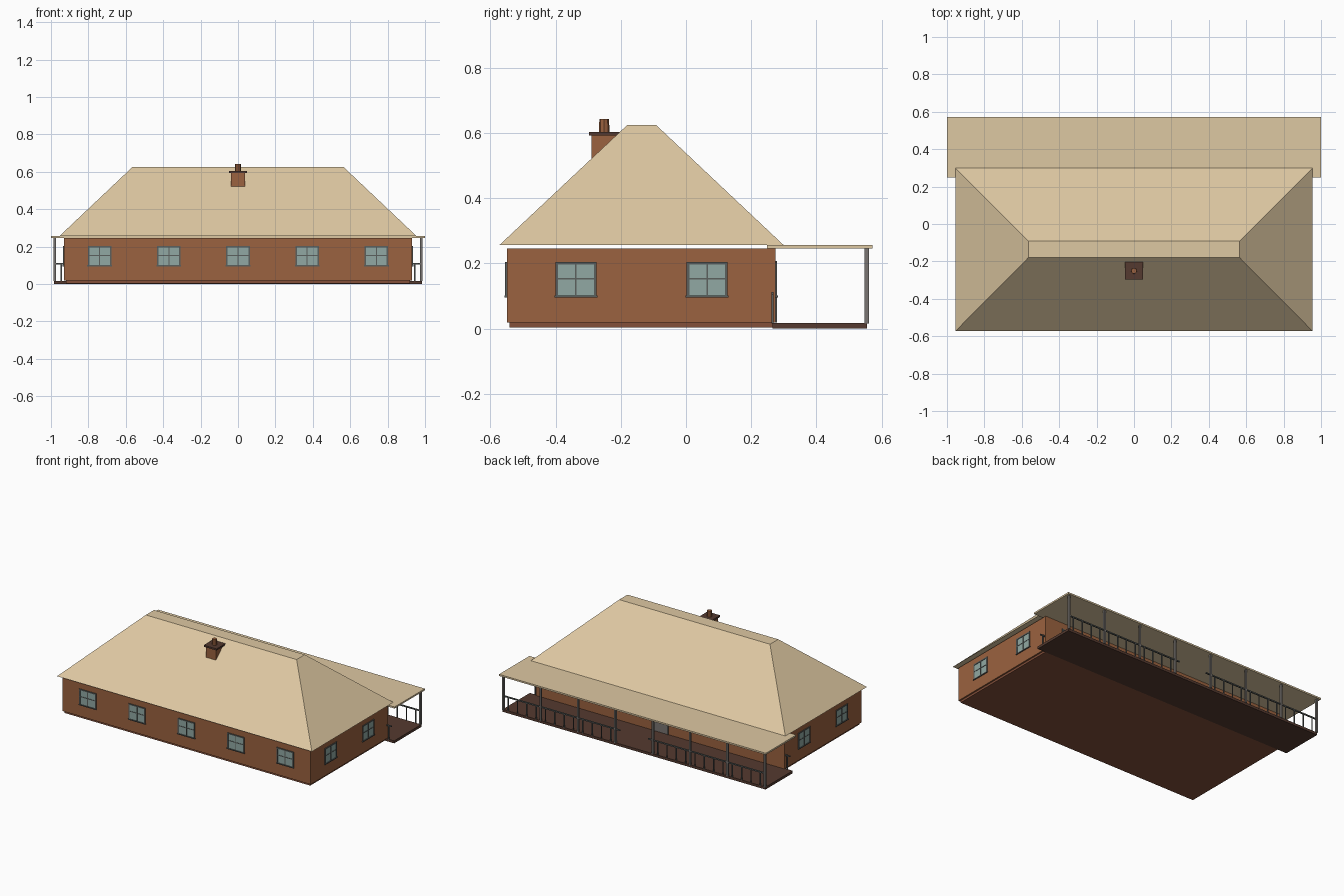
import bpy, bmesh, math
from mathutils import Matrix, Vector

if "Cube" in bpy.data.objects:
    bpy.data.objects.remove(bpy.data.objects["Cube"])


def material(name, r, g, b):
    m = bpy.data.materials.new(name)
    m.diffuse_color = (r, g, b, 1)
    m.use_nodes = True
    m.node_tree.nodes["Principled BSDF"].inputs["Base Color"].default_value = m.diffuse_color
    return m


BRICK = material("brick", 0.328, 0.122, 0.05)
PLINTH = material("dark brick", 0.23, 0.08, 0.042)
ROOF = material("tan roofing", 0.73, 0.578, 0.36)
DECK = material("dark timber", 0.089, 0.042, 0.029)
POST = material("post grey", 0.19, 0.175, 0.165)
FRAME = material("frame grey", 0.105, 0.115, 0.11)
GLASS = material("window glass", 0.283, 0.397, 0.367)


def finish(name, bm, mat, matrix=None):
    bmesh.ops.recalc_face_normals(bm, faces=bm.faces[:])
    mesh = bpy.data.meshes.new(name)
    bm.to_mesh(mesh)
    bm.free()
    mesh.materials.append(mat)
    ob = bpy.data.objects.new(name, mesh)
    bpy.context.collection.objects.link(ob)
    if matrix:
        ob.matrix_world = matrix
    return ob


def boxes(name, bounds, mat, matrix=None):
    """One object from boxes given as (x0, x1, y0, y1, z0, z1)."""
    bm = bmesh.new()
    for x0, x1, y0, y1, z0, z1 in bounds:
        place = Matrix.Translation(((x0 + x1) / 2, (y0 + y1) / 2, (z0 + z1) / 2))
        size = Matrix.Diagonal((x1 - x0, y1 - y0, z1 - z0, 1))
        bmesh.ops.create_cube(bm, size=1, matrix=place @ size)
    return finish(name, bm, mat, matrix)


# House body
boxes("walls", [(-0.93, 0.93, -0.55, 0.275, 0.018, 0.246)], BRICK)
boxes("plinth", [(-0.92, 0.92, -0.541, 0.268, 0.004, 0.018)], PLINTH)

# Hipped main roof with a flat ridge
bm = bmesh.new()
rings = []
for x, y0, y1, z in ((0.955, -0.573, 0.30, 0.256), (0.565, -0.18, -0.092, 0.625)):
    rings.append([bm.verts.new(p) for p in
                  ((-x, y0, z), (x, y0, z), (x, y1, z), (-x, y1, z))])
for ring in rings:
    bm.faces.new(ring)
for i in range(4):
    j = (i + 1) % 4
    bm.faces.new((rings[0][i], rings[0][j], rings[1][j], rings[1][i]))
finish("main_roof", bm, ROOF)

# Chimney
boxes("chimney_stack", [(-0.038, 0.038, -0.29, -0.208, 0.45, 0.593)], BRICK)
boxes("chimney_cap", [(-0.048, 0.048, -0.298, -0.199, 0.593, 0.604)], DECK)
bm = bmesh.new()
bmesh.ops.create_cone(bm, cap_ends=True, segments=8, radius1=0.016, radius2=0.015,
                      depth=0.04, matrix=Matrix.Translation((0, -0.251, 0.623)))
finish("chimney_pot", bm, BRICK)

# Porch at the back
boxes("porch_roof", [(-1, 1, 0.248, 0.573, 0.246, 0.257)], ROOF)
boxes("porch_deck", [(-0.985, 0.985, 0.265, 0.555, 0, 0.017)], DECK)
post_x = [-0.98 + 0.28 * i for i in range(8)]
boxes("porch_posts", [(x - 0.006, x + 0.006, 0.548, 0.561, 0.015, 0.247)
                      for x in post_x], POST)

# Railing, open in the middle bay
boxes("handrails", [(-0.98, -0.105, 0.55, 0.558, 0.105, 0.113),
                    (0.105, 0.98, 0.55, 0.558, 0.105, 0.113)], FRAME)
balusters = []
for i, x in enumerate(post_x[:-1]):
    if i == 3:
        continue
    for k in range(4):
        c = x + 0.035 + 0.07 * k
        balusters.append((c - 0.003, c + 0.003, 0.551, 0.557, 0.015, 0.107))
boxes("balusters", balusters, FRAME)

# Short rail stubs against the house corners
stubs = []
for s in (-1, 1):
    for a, b, z0, z1 in ((0.925, 0.965, 0.105, 0.113), (0.942, 0.948, 0.015, 0.107)):
        stubs.append((min(s * a, s * b), max(s * a, s * b), 0.262, 0.269, z0, z1))
boxes("wall_rail_stubs", stubs, FRAME)


def window(name, x, y, turn):
    """Four-pane window; unturned it faces -y."""
    mat = Matrix.Translation((x, y, 0)) @ Matrix.Rotation(math.radians(turn), 4, 'Z')
    boxes(name + "_glass", [(-0.058, 0.058, -0.002, 0.002, 0.1, 0.2)], GLASS, mat)
    boxes(name + "_frame", [
        (-0.063, -0.055, -0.005, 0.001, 0.1, 0.204),
        (0.055, 0.063, -0.005, 0.001, 0.1, 0.204),
        (-0.055, 0.055, -0.005, 0.001, 0.196, 0.204),
        (-0.0025, 0.0025, -0.004, 0.001, 0.1, 0.196),
        (-0.055, 0.055, -0.0038, 0.001, 0.15, 0.155),
        (-0.066, 0.066, -0.007, 0.001, 0.095, 0.101)], FRAME, mat)


# Windows on all four sides
for i in range(5):
    x = -0.74 + 0.37 * i
    window(f"front_window_{i + 1}", x, -0.55, 0)
    if i != 2:
        window(f"back_window_{i + 1}", x, 0.275, 180)
for i, y in enumerate((-0.338, 0.065)):
    window(f"right_window_{i + 1}", 0.93, y, 90)
    window(f"left_window_{i + 1}", -0.93, y, -90)

# Back door
boxes("door_panel", [(-0.055, 0.055, 0.274, 0.277, 0.018, 0.2)], POST)
boxes("door_glass", [(-0.035, 0.035, 0.276, 0.279, 0.11, 0.185)], GLASS)
boxes("door_frame", [(-0.063, -0.055, 0.274, 0.28, 0.018, 0.207),
                     (0.055, 0.063, 0.274, 0.28, 0.018, 0.207),
                     (-0.055, 0.055, 0.274, 0.28, 0.2, 0.207)], FRAME)
